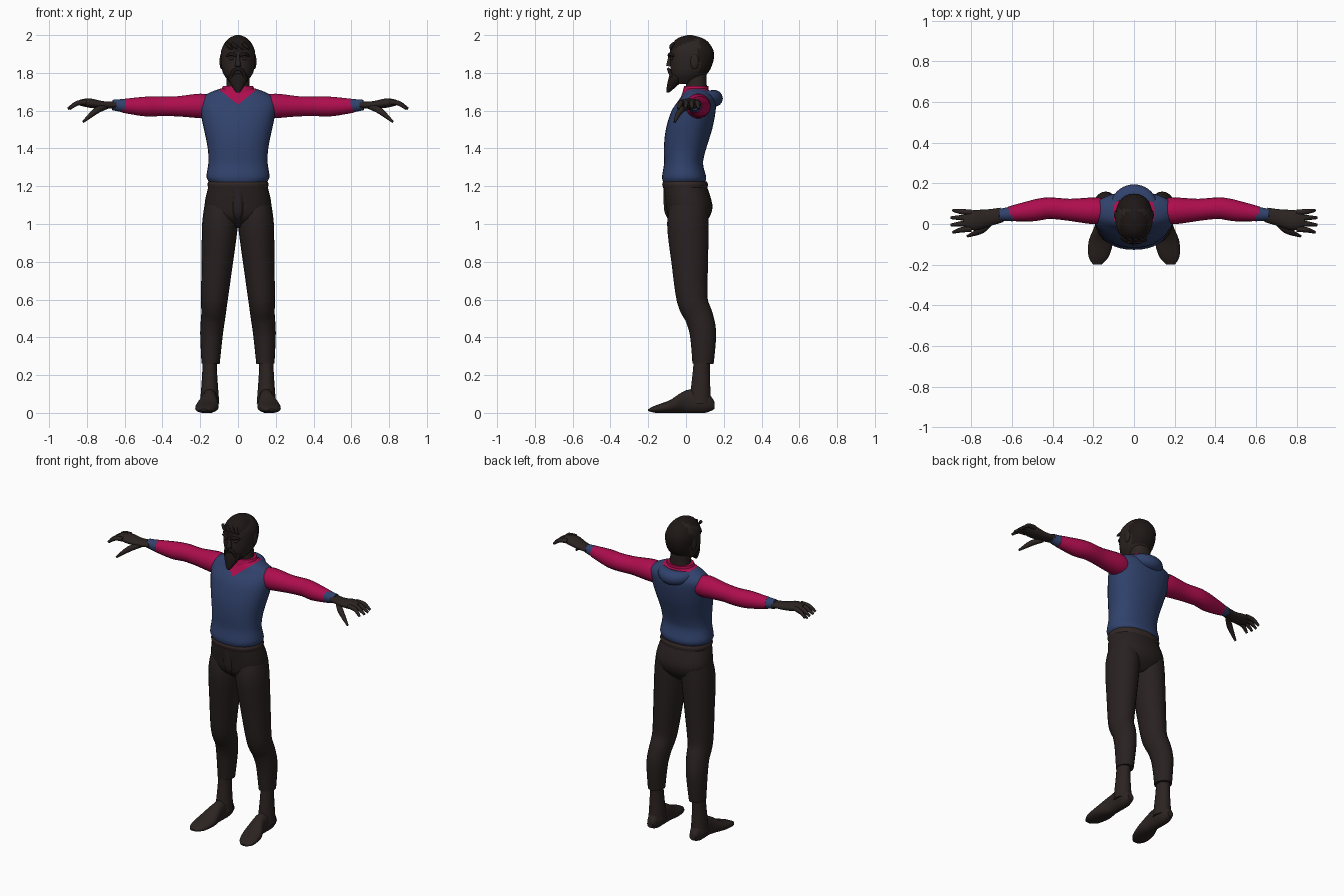
import bpy, bmesh, math
from mathutils import Matrix, Vector

cube = bpy.data.objects.get("Cube")
if cube:
    bpy.data.objects.remove(cube)


def material(name, red, green, blue):
    mat = bpy.data.materials.new(name)
    mat.use_nodes = True
    colour = (red, green, blue, 1)
    mat.diffuse_color = colour
    mat.node_tree.nodes["Principled BSDF"].inputs["Base Color"].default_value = colour
    return mat


skin = material("dark skin", .024, .017, .015)
hair = material("black hair", .013, .009, .008)
blue_cloth = material("blue cloth", .03, .054, .15)
crimson_cloth = material("crimson cloth", .42, .004, .075)
brown_cloth = material("brown cloth", .022, .015, .015)
belt_brown = material("belt brown", .032, .021, .019)


def finish(name, bm, materials):
    """Turn a bmesh into a smooth shaded object."""
    bmesh.ops.recalc_face_normals(bm, faces=bm.faces)
    mesh = bpy.data.meshes.new(name)
    bm.to_mesh(mesh)
    bm.free()
    part = bpy.data.objects.new(name, mesh)
    bpy.context.collection.objects.link(part)
    for mat in materials:
        mesh.materials.append(mat)
    bpy.ops.object.select_all(action='DESELECT')
    part.select_set(True)
    bpy.context.view_layer.objects.active = part
    bpy.ops.object.shade_smooth_by_angle(angle=math.radians(50))
    return part


def bridge(rings):
    """Join rings of points into a closed surface."""
    bm = bmesh.new()
    rows = [[bm.verts.new(point) for point in ring] for ring in rings]
    for lower, upper in zip(rows, rows[1:]):
        for i in range(len(lower)):
            bm.faces.new((lower[i - 1], lower[i], upper[i], upper[i - 1]))
    bm.faces.new(rows[0])
    bm.faces.new(rows[-1])
    return bm


def refine(rows):
    """Add a smoothly curved row inside each span."""
    result = []
    for i, (start, end) in enumerate(zip(rows, rows[1:])):
        before, after = rows[max(i - 1, 0)], rows[min(i + 2, len(rows) - 1)]
        middle = [(9 * (a + b) - p - q) / 16 for a, b, p, q in zip(start, end, before, after)]
        result += [start, middle]
    return result + [rows[-1]]


def circle(segments):
    angles = [math.tau * k / segments for k in range(segments)]
    return [(math.cos(a), math.sin(a)) for a in angles]


def squarish(value):
    return math.copysign(abs(value) ** .9, value)


def loft(rows, along_y=False, side=1, centre=lambda t: 0, segments=28):
    """Rows hold a station, the half width, and the near and far limits of the depth."""
    rings = []
    for station, half, low, high in refine(refine(rows)):
        ring = []
        for c, s in circle(segments):
            x = side * (centre(station) + half * squarish(c))
            depth = (low + high) / 2 + squarish(s) * (high - low) / 2
            ring.append((x, station, depth) if along_y else (x, depth, station))
        rings.append(ring)
    return bridge(rings)


def tube(path, side=1, flat=1, segments=14):
    """Path rows hold x, y, z and the radius."""
    path = refine(refine(path))
    points = [Vector((side * x, y, z)) for x, y, z, radius in path]
    whole = (points[-1] - points[0]).normalized()
    reference = Vector((0, 1, 0)) if abs(whole.z) > .8 else Vector((0, 0, 1))
    rings = []
    for i, point in enumerate(points):
        direction = points[min(i + 1, len(points) - 1)] - points[max(i - 1, 0)]
        across = direction.cross(reference).normalized()
        up = across.cross(direction).normalized()
        radius = path[i][-1]
        rings.append([point + radius * (flat * c * across + s * up) for c, s in circle(segments)])
    return bridge(rings)


def ellipsoid(centre, radii):
    bm = bmesh.new()
    place = Matrix.Translation(centre) @ Matrix.Diagonal((*radii, 1))
    bmesh.ops.create_uvsphere(bm, u_segments=14, v_segments=10, radius=1, matrix=place)
    return bm


# Vest, with the V of the collar cut into its faces
def above_neckline(point):
    return point.z - .8 * abs(point.x) > neckline


neckline = 1.632
bm = loft([(1.22, .15, -.12, .1), (1.25, .167, -.127, .107), (1.32, .157, -.116, .09),
           (1.4, .16, -.117, .107), (1.5, .18, -.107, .138), (1.6, .2, -.076, .157),
           (1.66, .2, -.035, .155), (1.7, .14, -.015, .13), (1.72, .08, 0, .11)], segments=32)
for side in (1, -1):
    bmesh.ops.bisect_plane(bm, geom=bm.verts[:] + bm.edges[:] + bm.faces[:],
                           plane_co=(0, 0, neckline), plane_no=(-.8 * side, 0, 1))
for face in bm.faces:
    face.material_index = int(above_neckline(face.calc_center_median()))
finish("vest", bm, [blue_cloth, crimson_cloth])

# Collar band and the hood lying on the back
finish("collar", loft([(1.69, .1, -.02, .12), (1.73, .08, -.01, .12)]), [crimson_cloth])
hood_path = []
for step in range(7):
    turn = math.pi * step / 6
    bulge = math.sin(turn)
    hood_path.append((.1 * math.cos(turn), .05 + .1 * bulge, 1.69 - .025 * bulge, .015 + .03 * bulge))
finish("hood", tube(hood_path), [blue_cloth])

# Hips, belt and fly
finish("hips", loft([(.98, .06, -.03, .07), (1.03, .15, -.09, .12), (1.1, .177, -.107, .14),
                     (1.2, .156, -.12, .11)]), [brown_cloth])
finish("belt", loft([(1.19, .157, -.12, .113), (1.21, .162, -.126, .116),
                     (1.225, .156, -.12, .11)]), [belt_brown])
finish("fly", loft([(1.02, .02, -.09, 0), (1.07, .04, -.115, 0), (1.2, .04, -.12, 0)]), [brown_cloth])

for side, word in ((1, "left"), (-1, "right")):
    # Trouser leg, ankle and foot
    leg = [(.145, .09, .26, .056), (.14, .09, .42, .07), (.13, .065, .52, .075),
           (.125, .033, .6, .082), (.11, .02, .8, .097), (.095, .01, 1, .11), (.09, .02, 1.1, .1)]
    finish(word + "_trouser_leg", tube(leg, side, flat=.86, segments=20), [brown_cloth])
    ankle = [(.15, .075, .05, .06), (.15, .08, .2, .047), (.15, .085, .28, .045)]
    finish(word + "_ankle", tube(ankle, side, flat=.85), [skin])
    foot = [(-.2, .02, .01, .02), (-.16, .05, 0, .04), (-.08, .06, 0, .07), (0, .04, 0, .12),
            (.1, .04, 0, .12), (.15, .02, .02, .06)]
    finish(word + "_foot", loft(foot, True, side, lambda y: .15 - .15 * min(y, 0)), [skin])

    # Sleeve, cuff and palm
    sleeve = [(.14, .065, 1.62, .06), (.2, .065, 1.625, .066), (.32, .07, 1.623, .054),
              (.42, .078, 1.623, .053), (.5, .065, 1.622, .052), (.615, .05, 1.626, .036)]
    finish(word + "_sleeve", tube(sleeve, side, segments=18), [crimson_cloth])
    cuff = [(.6, .05, 1.626, .037), (.665, .045, 1.63, .028)]
    finish(word + "_cuff", tube(cuff, side, segments=18), [blue_cloth])
    palm = [(.65, .045, 1.63, .018), (.72, .03, 1.63, .021), (.79, .018, 1.641, .025),
            (.84, .018, 1.642, .015)]
    finish(word + "_palm", tube(palm, side, flat=2), [skin])

    # Fingers fan out from the palm and droop at the tips
    for i, finger in enumerate(("index", "middle", "ring", "little")):
        fan = i - 1.5
        tip = .905 - .01 * abs(fan)
        path = [(.8, .016 + .027 * fan, 1.645, .014), (.85, .016 + .03 * fan, 1.64, .013),
                (tip, .013 + .036 * fan, 1.61, .007)]
        finish(f"{word}_{finger}_finger", tube(path, side), [skin])
    thumb = [(.7, .015, 1.62, .014), (.75, -.03, 1.6, .017), (.82, -.06, 1.54, .006)]
    finish(word + "_thumb", tube(thumb, side), [skin])

    # Ear, eye, brow and moustache
    finish(word + "_ear", ellipsoid((.088 * side, .045, 1.86), (.01, .023, .04)), [skin])
    finish(word + "_eye", ellipsoid((.035 * side, -.075, 1.875), (.015, .01, .008)), [skin])
    brow = [(.01, -.09, 1.89, .007), (.035, -.085, 1.9, .009), (.06, -.065, 1.89, .006)]
    finish(word + "_brow", tube(brow, side), [hair])
    moustache = [(0, -.093, 1.82, .008), (.025, -.088, 1.81, .009), (.04, -.07, 1.76, .008)]
    finish(word + "_moustache", tube(moustache, side), [hair])

# Head, with the crown and back coloured as cropped hair
head = loft([(1.74, .035, -.06, .04), (1.8, .08, -.08, .117), (1.88, .092, -.084, .148),
             (1.93, .085, -.084, .14), (1.97, .062, -.06, .11), (1.99, .036, -.03, .07),
             (2, .01, .01, .03)])
for face in head.faces:
    middle = face.calc_center_median()
    crown = middle.z - .5 * middle.y > 1.955
    nape = middle.y > .07 and middle.z > 1.81
    face.material_index = int(crown or nape)
finish("head", head, [skin, hair])
finish("neck", loft([(1.69, .075, 0, .118), (1.73, .062, 0, .11), (1.8, .06, 0, .11)]), [skin])

# Nose, lips and beard
finish("nose", tube([(0, -.082, 1.9, .008), (0, -.088, 1.86, .012), (0, -.09, 1.835, .016)]), [skin])
finish("lips", ellipsoid((0, -.08, 1.803), (.025, .01, .007)), [skin])
beard = [(1.695, .01, -.104, -.09), (1.72, .027, -.103, -.06), (1.77, .053, -.093, -.01),
         (1.795, .045, -.084, -.02)]
finish("beard", loft(beard), [hair])

# Short locks of the fringe
for lock in range(4):
    x = .03 * (lock - 1.5)
    path = [(x - .015, -.065, 1.955, .009), (x, -.08, 1.94, .009), (x + .015, -.08, 1.925, .004)]
    finish(f"fringe_lock_{lock + 1}", tube(path), [hair])
